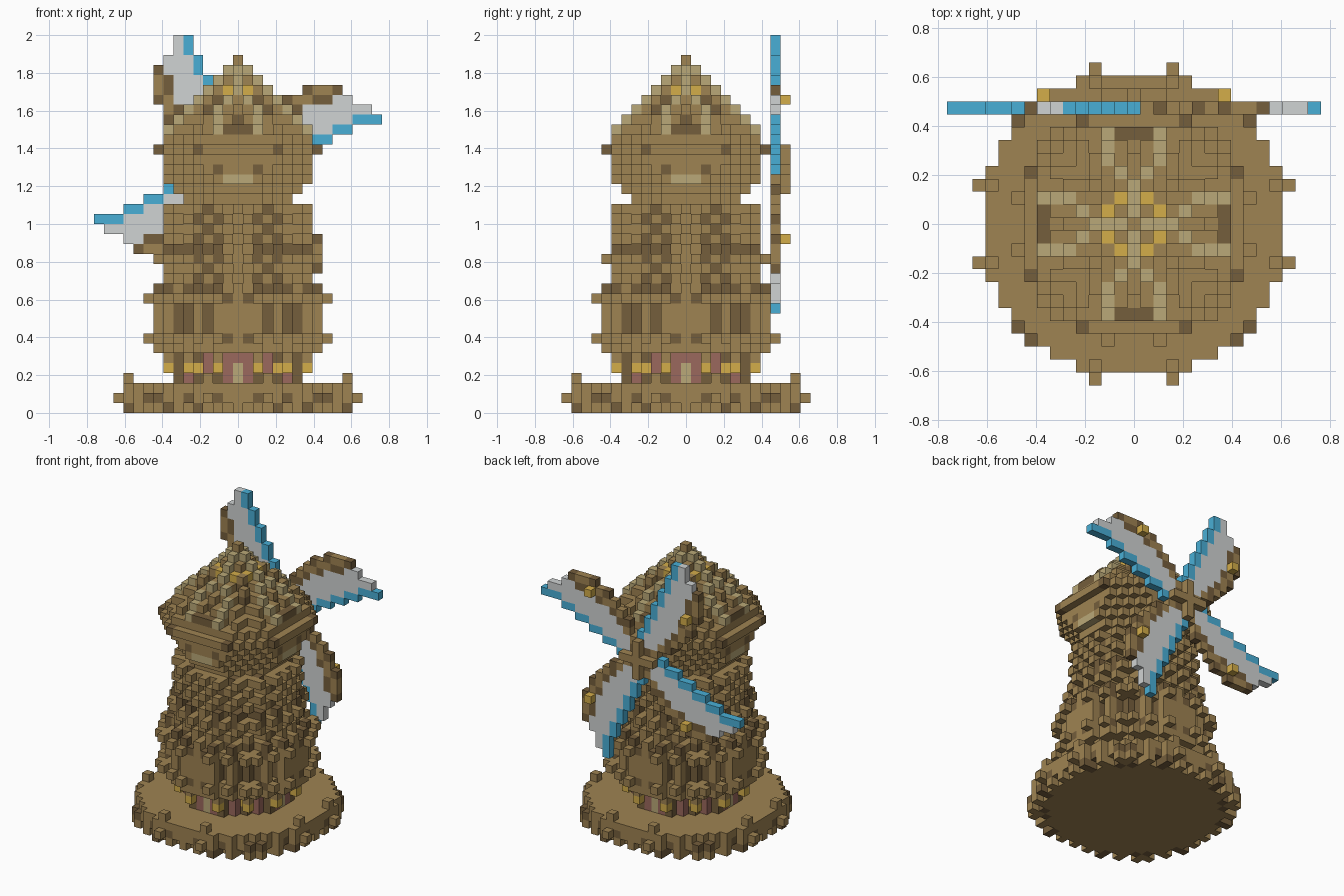
import bpy, bmesh, math
from mathutils import Vector

if "Cube" in bpy.data.objects:
    bpy.data.objects.remove(bpy.data.objects["Cube"])

UNIT = 2 / 38  # edge of one block
PALETTE = {
    "brown_wood": (159, 131, 82),
    "dark_wood": (117, 94, 60),
    "straw": (186, 169, 120),
    "gold": (211, 173, 74),
    "red_plaster": (155, 104, 93),
    "sail_blue": (73, 175, 214),
    "sail_grey": (208, 211, 211),
}


def linear(c):
    c /= 255
    return c / 12.92 if c < 0.04 else ((c + 0.055) / 1.055) ** 2.4


materials = {}
for name, rgb in PALETTE.items():
    mat = bpy.data.materials.new(name)
    mat.use_nodes = True
    colour = [linear(c) for c in rgb] + [1]
    mat.diffuse_color = colour
    mat.node_tree.nodes["Principled BSDF"].inputs["Base Color"].default_value = colour
    materials[name] = mat
SLOTS = list(PALETTE)

cells = {}  # block position -> (part, colour)


def layer(part, z, radius, colour):
    """Fill a disc of blocks; colour(big, small, d) returns a name or None."""
    n = math.ceil(radius) + 1
    for x in range(-n, n + 1):
        for y in range(-n, n + 1):
            d = math.hypot(x, y)
            if d <= radius:
                c = colour(max(abs(x), abs(y)), min(abs(x), abs(y)), d)
                if c:
                    cells[x, y, z] = (part, c)


def four_way(part, a, b, z, colour):
    """Place a block in all eight mirrored positions."""
    for s in (-1, 1):
        for t in (-1, 1):
            cells[a * s, b * t, z] = (part, colour)
            cells[b * s, a * t, z] = (part, colour)


# Round base with a toothed lower edge and studs around it
for z, radius in enumerate((12.05, 12.05, 11.75)):
    def base_colour(big, small, d):
        if big > 11 or z == 0 and d > 11 and small % 2:
            return None
        pattern = (2, 5, 8) if z else (1, 4, 7)
        return "dark_wood" if d > 10.5 and z < 2 and small in pattern else "brown_wood"
    layer("base", z, radius, base_colour)
four_way("base", 12, 3, 1, "brown_wood")
four_way("base", 11, 3, 3, "brown_wood")

# Ground floor with red walls, posts and lanterns
for z in (3, 4, 5):
    def ground_colour(big, small, d):
        if d > 6.4:
            if small not in (2, 5) or z == 3:
                return None
            return "gold" if z == 4 else "brown_wood"
        if small == 0 and z < 5:
            return "straw"
        if small == 4 and z == 4:
            return "gold"
        return "red_plaster" if small in (0, 1, 3) else "dark_wood"
    layer("ground_floor", z, 7.4, ground_colour)

# Tower: each row has a core and a ring of protruding blocks
TOWER = [8, 8, 7, 7, 7, 8, 7, 6, 6, 7, 6, 6, 6, 6, 6, 5]
for z, core in enumerate(TOWER, 6):
    def tower_colour(big, small, d):
        ring = d > core + 0.4
        if z in (6, 21):
            return None if ring else "brown_wood"
        if z in (7, 11):
            if ring:
                return "brown_wood" if small in (2, 4, 6) else None
            return "dark_wood" if small % 3 == 1 else "brown_wood"
        if z in (8, 9, 10):  # tall panels between posts
            if ring:
                return None if small in (3, 5) else "brown_wood"
            return "dark_wood"
        if ring:
            if (small + z) % 2:
                return None
            return "dark_wood" if z in (12, 16) and small in (2, 4) else "brown_wood"
        return "dark_wood" if (small + z) % 2 and small > 1 else "brown_wood"
    layer("tower", z, core + 1.4, tower_colour)

# Octagonal head flaring out to the eaves, with small windows
for z, side in enumerate((6, 7, 7, 7, 8), 22):
    def head_colour(big, small, d):
        if big > side or big + small > z - 14:
            return None
        if z == 23 and small < 2 and big == side:
            return "straw"
        if z == 24 and small == 2 and big == side or z == 26 and small == 4 and big == side:
            return "dark_wood"
        return "brown_wood"
    layer("head", z, 10, head_colour)

# Conical roof with straw ribs, four dormers and gold trim
for z, core in enumerate((7, 6, 5, 4, 3, 2, 1, 1, 0), 27):
    def roof_colour(big, small, d):
        if z == 27:
            return "brown_wood" if big <= core and big + small < 12 else None
        ring = d > core + 0.4
        if z >= 34:
            return None if ring else ("straw" if z == 34 and small == 0 else "brown_wood")
        if z in (32, 33) and small == 1 and big > 1:
            return "gold" if z == 32 and big == 2 else None
        if big == 35 - z and (small == 2 and big > 4 or small == 1 and big in (3, 4)):
            return "straw"
        if z > 31 and small == 0:
            return "straw"
        if big == 7 and small < 2:
            return "dark_wood"
        if ring:
            return "brown_wood" if (small + z) % 2 == 0 else None
        return "dark_wood" if (small + z) % 4 == 1 else "brown_wood"
    layer("roof", z, core + (3 if z == 27 else 1.4), roof_colour)

# Four sails turned around the hub: blue trailing edge, grey cloth, wooden arc
HUB = 24
ARC = [2, 4, 5, 6, 7, 7, 8, 8, 8, 8, 7, 6, 6, 5]
for u, top in enumerate(ARC, 1):
    low = max(0, min(5, (u - 2) // 2))
    for v in range(low, top + 1):
        if v == low and u > 1:
            colour = "sail_blue"
        elif u <= 9 and v >= top - 1 or u == 10 and v == top:
            colour = "dark_wood" if (u // 2 + v) % 2 else "brown_wood"
        else:
            colour = "sail_grey"
        dx, dz = -u, -v
        for turn in range(4):
            if HUB + dz < 38:
                cells[dx, 9, HUB + dz] = ("sails", colour)
            dx, dz = dz, -dx
for s in (-1, 1):
    for t in (-1, 1):
        cells[7 * s, 10, HUB + 7 * t] = ("sails", "gold")

# Hub cross
cells[0, 9, HUB] = ("hub", "dark_wood")
for i in range(-2, 3):
    cells[i, 10, HUB] = ("hub", "brown_wood")
    cells[0, 10, HUB + i] = ("hub", "brown_wood")

# Turn each part's visible block faces into one mesh
DIRECTIONS = [Vector(d) for d in ((1, 0, 0), (0, 1, 0), (0, 0, 1))]
for part in dict.fromkeys(p for p, c in cells.values()):
    bm = bmesh.new()
    for pos, (owner, colour) in cells.items():
        if owner != part:
            continue
        centre = Vector(pos) + Vector((0, 0, 0.5))
        for axis in range(3):
            for sign in (-1, 1):
                normal = DIRECTIONS[axis] * sign
                if tuple(int(a + b) for a, b in zip(pos, normal)) in cells:
                    continue
                a = DIRECTIONS[(axis + 1) % 3] / 2
                b = normal.cross(a)
                mid = centre + normal / 2
                corners = (mid - a - b, mid + a - b, mid + a + b, mid - a + b)
                face = bm.faces.new([bm.verts.new(c * UNIT) for c in corners])
                face.material_index = SLOTS.index(colour)
    bmesh.ops.remove_doubles(bm, verts=bm.verts, dist=UNIT / 100)
    mesh = bpy.data.meshes.new(part)
    bm.to_mesh(mesh)
    bm.free()
    for mat in materials.values():
        mesh.materials.append(mat)
    bpy.context.collection.objects.link(bpy.data.objects.new(part, mesh))
